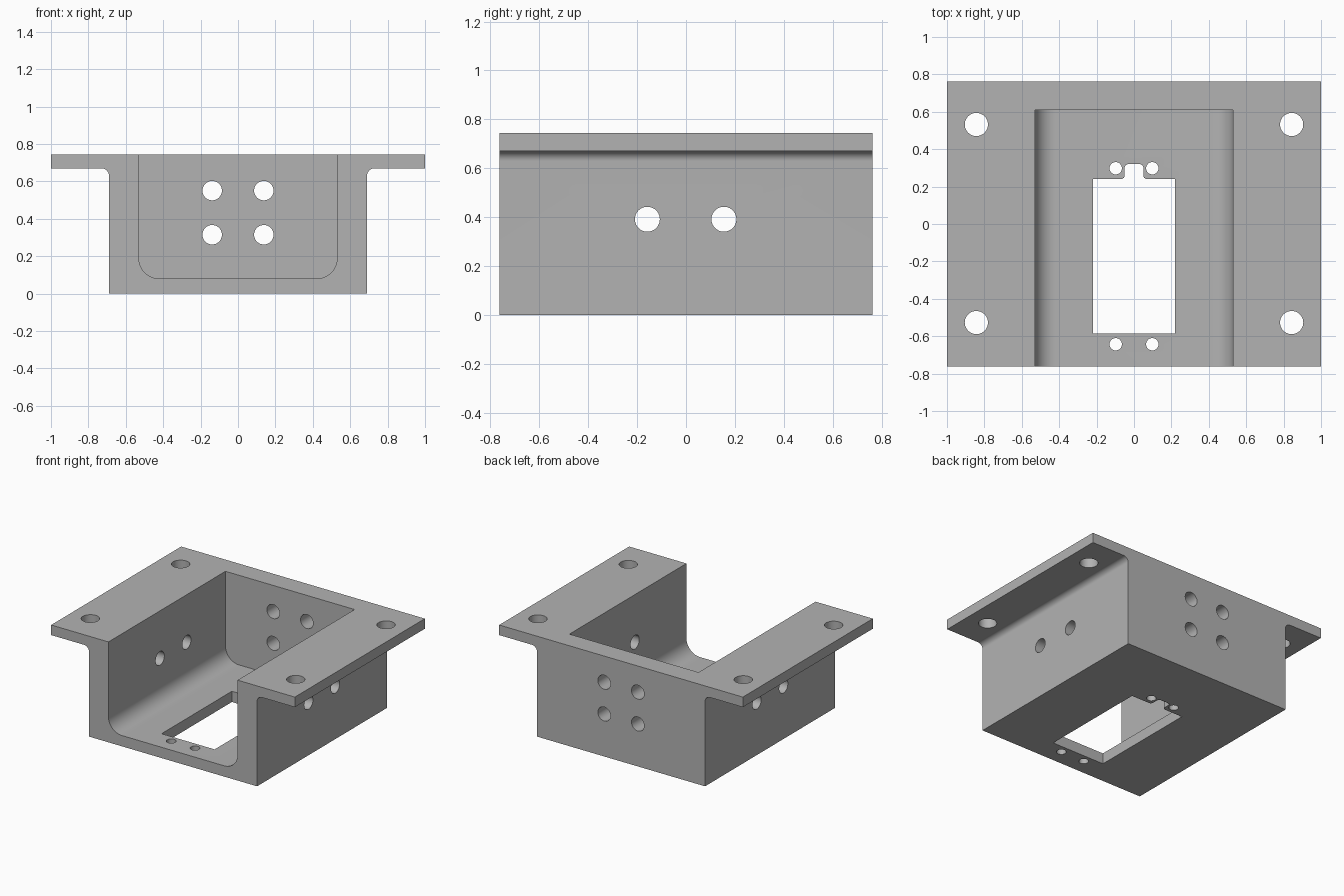
import bpy
import bmesh
from math import cos, sin, radians
from mathutils import Vector

if "Cube" in bpy.data.objects:
    bpy.data.objects.remove(bpy.data.objects["Cube"], do_unlink=True)

HALF_DEPTH, HEIGHT = 0.762, 0.745

grey = bpy.data.materials.new("plain grey")
grey.use_nodes = True
grey.diffuse_color = (0.45, 0.45, 0.45, 1)
grey.node_tree.nodes["Principled BSDF"].inputs["Base Color"].default_value = grey.diffuse_color


def arc(cx, cy, r, start, end, steps=12):
    angles = [radians(start + (end - start) * i / steps) for i in range(steps + 1)]
    return [(cx + r * cos(a), cy + r * sin(a)) for a in angles]


def mirrored(half):
    """Close a half outline by mirroring it across the centre line."""
    return half + [(-u, v) for u, v in reversed(half)]


def prism(name, outline, axis, start, end):
    """Extrude a 2D outline along x, y or z."""
    place = {"X": lambda u, v, t: (t, u, v),
             "Y": lambda u, v, t: (u, t, v),
             "Z": lambda u, v, t: (u, v, t)}[axis]
    bm = bmesh.new()
    face = bm.faces.new([bm.verts.new(place(u, v, start)) for u, v in outline])
    grown = bmesh.ops.extrude_face_region(bm, geom=[face])["geom"]
    move = Vector(place(0, 0, end - start))
    bmesh.ops.translate(bm, vec=move, verts=[g for g in grown if isinstance(g, bmesh.types.BMVert)])
    bmesh.ops.recalc_face_normals(bm, faces=bm.faces)
    mesh = bpy.data.meshes.new(name)
    bm.to_mesh(mesh)
    bm.free()
    mesh.materials.append(grey)
    obj = bpy.data.objects.new(name, mesh)
    bpy.context.collection.objects.link(obj)
    return obj


def cut(target, cutter):
    cutter.hide_render = True
    bpy.context.view_layer.objects.active = target
    mod = target.modifiers.new("cut", "BOOLEAN")
    mod.operation, mod.solver, mod.object = "DIFFERENCE", "EXACT", cutter
    bpy.ops.object.modifier_apply(modifier=mod.name)
    bpy.data.objects.remove(cutter, do_unlink=True)


def drill(target, u, v, radius, axis, start, end):
    cut(target, prism("hole_cutter", arc(u, v, radius, 0, 360, 40)[:-1], axis, start, end))


# Body with side flanges and filleted undersides
body = mirrored([(0.69, 0)] + arc(0.73, 0.63, 0.04, 180, 90) + [(1, 0.67), (1, HEIGHT)])
bracket = prism("mounting_bracket", body, "Y", -HALF_DEPTH, HALF_DEPTH)

# Channel open at the front and top
channel = mirrored(arc(0.42, 0.19, 0.11, -90, 0) + [(0.53, 1)])
cut(bracket, prism("channel_cutter", channel, "Y", -1, 0.61))

# Floor window with a rounded notch at the back
window = mirrored([(0.218, -0.585), (0.218, 0.24)]
                  + arc(0.07, 0.26, 0.02, 270, 180, 6)
                  + arc(0.03, 0.3, 0.02, 0, 90, 6))
cut(bracket, prism("window_cutter", window, "Z", -0.1, 0.2))

# Flange holes, floor screw holes and back wall holes
for side in (-1, 1):
    for y in (-0.527, 0.532):
        drill(bracket, side * 0.843, y, 0.062, "Z", 0.5, 1)
    for y in (-0.643, 0.298):
        drill(bracket, side * 0.098, y, 0.033, "Z", -0.1, 0.2)
    for z in (0.315, 0.551):
        drill(bracket, side * 0.138, z, 0.052, "Y", 0.5, 1)

# Holes through both side walls
for y in (-0.158, 0.155):
    drill(bracket, y, 0.392, 0.051, "X", -0.9, 0.9)

bpy.ops.object.select_all(action="DESELECT")
bracket.select_set(True)
bpy.context.view_layer.objects.active = bracket
bpy.ops.object.shade_smooth_by_angle(angle=radians(30))
